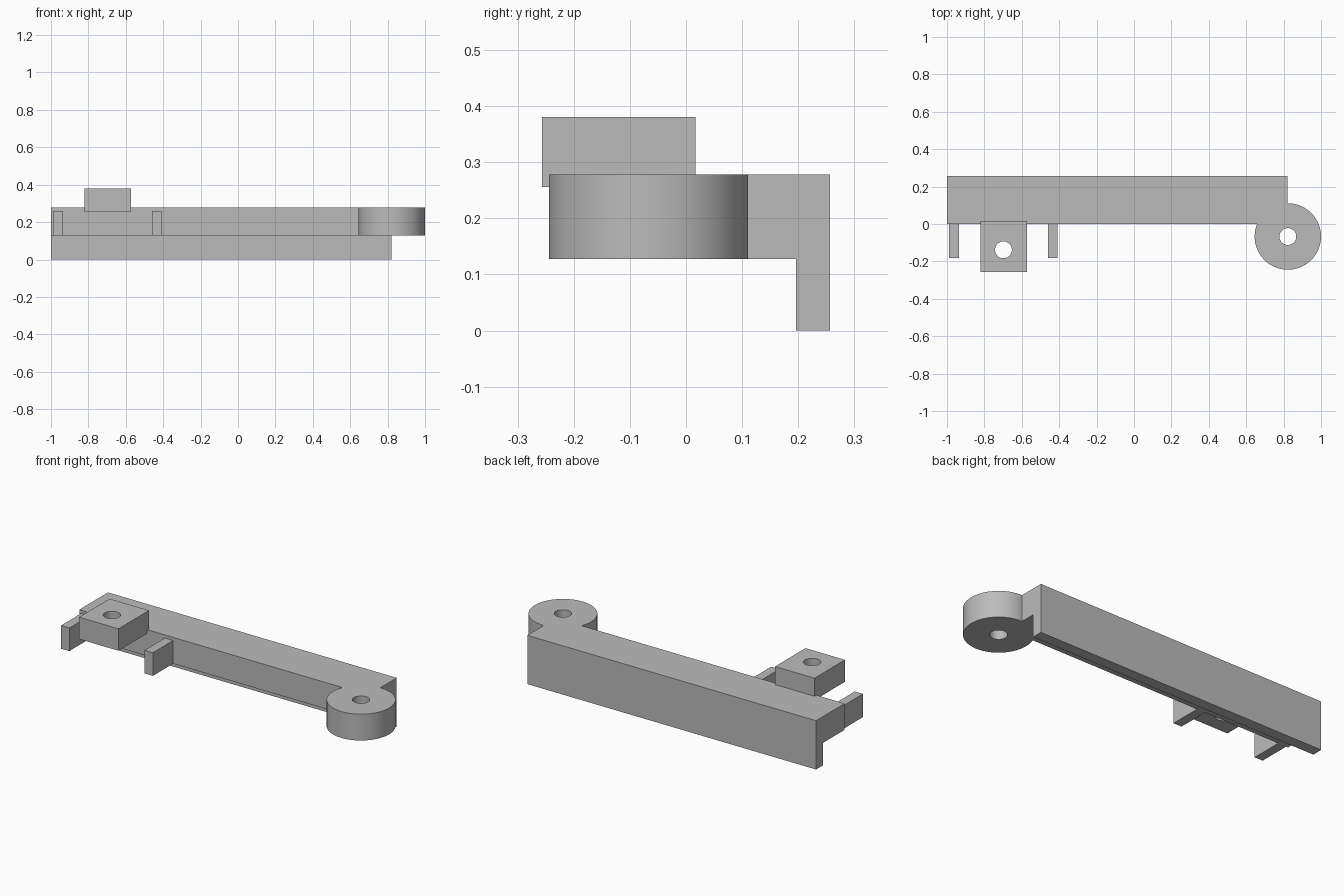
import bpy
import bmesh
from mathutils import Matrix, Vector

if "Cube" in bpy.data.objects:
    bpy.data.objects.remove(bpy.data.objects["Cube"])

GREY = (0.5, 0.5, 0.5, 1.0)
grey = bpy.data.materials.new("plain_grey")
grey.use_nodes = True
grey.diffuse_color = GREY
grey.node_tree.nodes["Principled BSDF"].inputs["Base Color"].default_value = GREY


def finish(name, bm):
    bmesh.ops.recalc_face_normals(bm, faces=bm.faces)
    mesh = bpy.data.meshes.new(name)
    bm.to_mesh(mesh)
    bm.free()
    mesh.materials.append(grey)
    obj = bpy.data.objects.new(name, mesh)
    bpy.context.collection.objects.link(obj)
    return obj


def box(name, low, high):
    low, high = Vector(low), Vector(high)
    bm = bmesh.new()
    place = Matrix.Translation((low + high) / 2) @ Matrix.Diagonal((*(high - low), 1))
    bmesh.ops.create_cube(bm, size=1, matrix=place)
    return finish(name, bm)


def cylinder(name, x, y, radius, z0, z1):
    bm = bmesh.new()
    bmesh.ops.create_cone(bm, cap_ends=True, segments=64, radius1=radius, radius2=radius,
                          depth=z1 - z0, matrix=Matrix.Translation((x, y, (z0 + z1) / 2)))
    return finish(name, bm)


def combine(target, tool, operation):
    mod = target.modifiers.new(operation.lower(), 'BOOLEAN')
    mod.operation, mod.object, mod.solver = operation, tool, 'EXACT'
    bpy.ops.object.select_all(action='DESELECT')
    target.select_set(True)
    bpy.context.view_layer.objects.active = target
    bpy.ops.object.modifier_apply(modifier=mod.name)
    bpy.data.objects.remove(tool)


def smooth(obj):
    bpy.ops.object.select_all(action='DESELECT')
    obj.select_set(True)
    bpy.context.view_layer.objects.active = obj
    bpy.ops.object.shade_smooth_by_angle(angle=0.5)


LEDGE, TOP = 0.128, 0.278

# L-shaped bar: a top beam with a thin wall hanging down at the back
bm = bmesh.new()
profile = [(0, LEDGE), (0, TOP), (0.257, TOP), (0.257, 0), (0.196, 0), (0.196, LEDGE)]
face = bm.faces.new([bm.verts.new((-1, y, z)) for y, z in profile])
end = bmesh.ops.extrude_face_region(bm, geom=[face])["geom"]
bmesh.ops.translate(bm, vec=(1.82, 0, 0),
                    verts=[v for v in end if isinstance(v, bmesh.types.BMVert)])
bar = finish("bar", bm)

# Round pivot boss joined to the bar, with a through hole
combine(bar, cylinder("pivot_boss", 0.8225, -0.067, 0.1775, LEDGE, TOP), 'UNION')
combine(bar, cylinder("pivot_hole", 0.8225, -0.067, 0.045, 0, 0.5), 'DIFFERENCE')
smooth(bar)

# Raised mounting block with a screw hole
block = box("mounting_block", (-0.822, -0.257, 0.256), (-0.573, 0.017, 0.381))
combine(block, cylinder("screw_hole", -0.698, -0.138, 0.045, 0.1, 0.5), 'DIFFERENCE')
smooth(block)

# Two prongs on the front, one each side of the block
for side, x in (("right", -0.988), ("left", -0.461)):
    box(side + "_prong", (x, -0.182, LEDGE), (x + 0.052, 0.0, 0.26))
